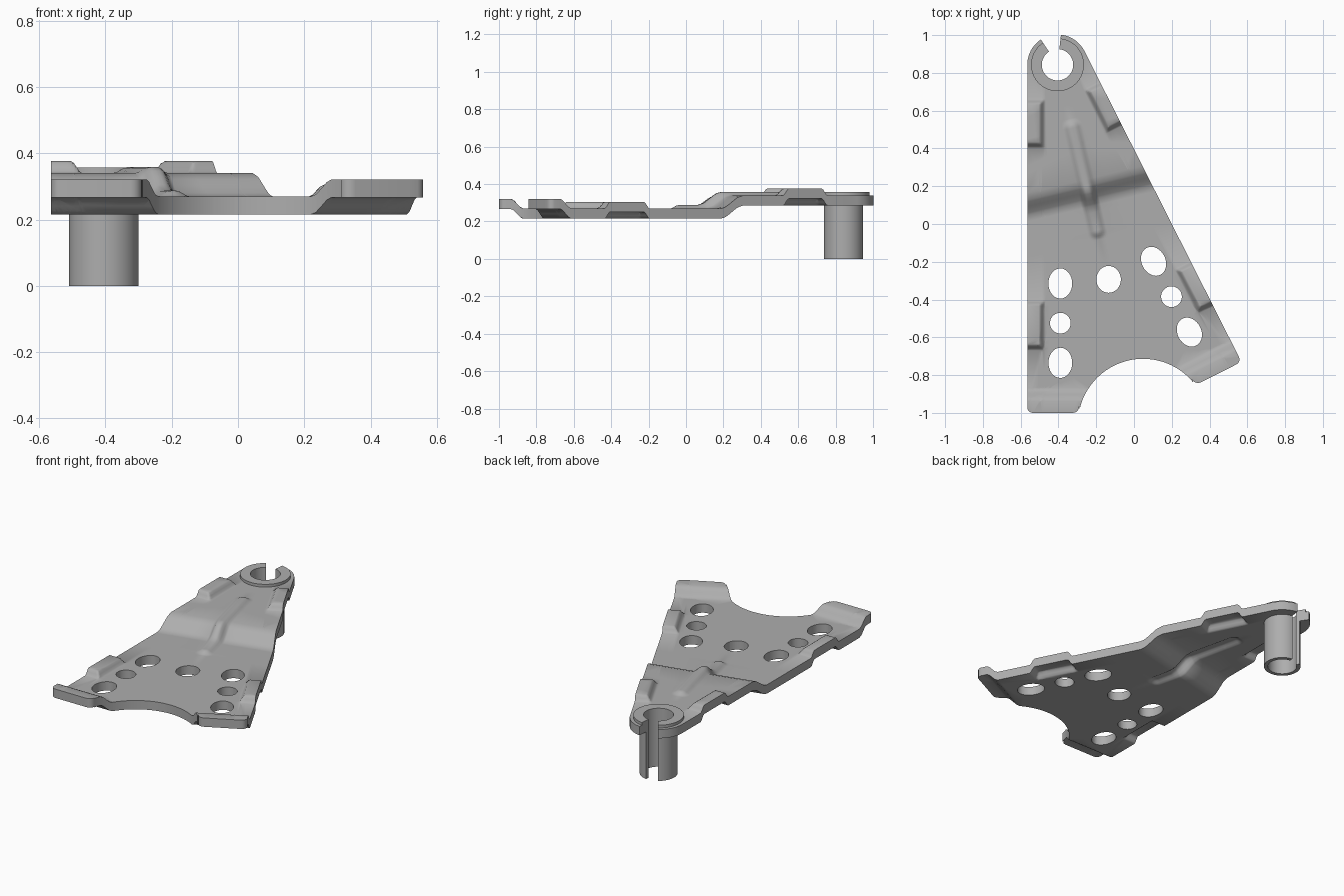
import bpy, bmesh
from math import sin, cos, pi, radians, hypot
from mathutils import Vector

cube = bpy.data.objects.get("Cube")
if cube:
    bpy.data.objects.remove(cube)

grey = bpy.data.materials.new("Steel grey")
grey.use_nodes = True
COLOUR = (0.42, 0.42, 0.42, 1)
grey.diffuse_color = COLOUR
grey.node_tree.nodes["Principled BSDF"].inputs["Base Color"].default_value = COLOUR

# The plate is symmetric about an axis that starts at the boss
TILT = radians(13.4)
BOSS = Vector((-0.405, 0.843))
ALONG = Vector((sin(TILT), -cos(TILT)))
ACROSS = Vector((cos(TILT), sin(TILT)))
SLOT = radians(20)
BACK = pi / 2 + TILT
BASE, THICK = 0.215, 0.054


def local(p):
    d = p - BOSS
    return d.dot(ACROSS), d.dot(ALONG)


def mirror(p):
    return p - 2 * (p - BOSS).dot(ACROSS) * ACROSS


def arc(c, r, a0, a1, n, ry=None):
    ry = r if ry is None else ry
    steps = [a0 + (a1 - a0) * i / n for i in range(n + 1)]
    return [Vector((c[0] + r * cos(a), c[1] + ry * sin(a))) for a in steps]


def ease(t):
    t = min(1, max(0, t))
    return t * t * (3 - 2 * t)


# Feature sizes
STEPS = (0, 0.25, 0.5, 0.75, 1)
PADS = ((0.4, 0.665), (-0.67, -0.4))
PAD_X, PAD_SLOPE, PAD_RISE = -0.47, 0.034, 0.036
LIP_Y, LIP_RUN, LIP_RISE = -0.868, 0.07, 0.052
BEND_V, BEND_RUN, BEND_RISE = 0.625, 0.135, 0.071
RIB_START, RIB_END, RIB_R, RIB_RISE, RIB_SHIFT = 0.345, 0.9, 0.052, 0.018, 0.045


def bend(v):
    return BEND_RISE * ease((BEND_V + BEND_RUN - v) / BEND_RUN)


def edge_features(p):
    h = LIP_RISE * ease((LIP_Y - p.y) / LIP_RUN)
    for y0, y1 in PADS:
        inside = min(PAD_X - p.x, p.y - y0, y1 - p.y)
        h = max(h, PAD_RISE * ease(inside / PAD_SLOPE))
    return h


def height(p):
    u, v = local(p)
    h = bend(v)
    off = hypot(u, v - min(RIB_END, max(RIB_START, v)))
    dome = ease((RIB_R - off) / (0.8 * RIB_R))
    h += dome * (RIB_RISE + bend(v - RIB_SHIFT) - bend(v))
    return BASE + h + max(edge_features(p), edge_features(mirror(p)))


def finish(bm, name):
    bmesh.ops.recalc_face_normals(bm, faces=bm.faces)
    mesh = bpy.data.meshes.new(name)
    bm.to_mesh(mesh)
    bm.free()
    mesh.materials.append(grey)
    obj = bpy.data.objects.new(name, mesh)
    bpy.context.collection.objects.link(obj)
    bpy.ops.object.select_all(action='DESELECT')
    obj.select_set(True)
    bpy.context.view_layer.objects.active = obj
    bpy.ops.object.shade_smooth_by_angle(angle=radians(40))
    return obj


# Plate outline: left half, its mirror, then the split hole at the boss
cut_centre = BOSS + 1.955 * ALONG
CUT_R = 0.345
half = arc(BOSS, 0.16, BACK + SLOT, pi, 10)
half += arc((-0.535, -0.97), 0.03, pi, 1.5 * pi, 5)
half += arc((-0.325, -0.965), 0.035, -pi / 2, 0, 5)
half += arc(cut_centre, CUT_R, radians(167), BACK, 18)
outline = half + [mirror(p) for p in reversed(half[:-1])]
outline += arc(BOSS, 0.1, BACK - SLOT, BACK + SLOT - 2 * pi, 40)

# Through holes: three on each side and one on the axis
side_holes = [arc((-0.39, y), rx, 0, 2 * pi, 32, ry)[:-1]
              for y, rx, ry in ((-0.315, 0.063, 0.08), (-0.525, 0.055, 0.055), (-0.735, 0.063, 0.08))]
loops = [outline] + side_holes + [[mirror(p) for p in loop] for loop in side_holes]
loops.append(arc(BOSS + 1.168 * ALONG, 0.065, 0, 2 * pi, 32, 0.071)[:-1])

bm = bmesh.new()
for loop in loops:
    verts = [bm.verts.new((p.x, p.y, 0)) for p in loop]
    for i, v in enumerate(verts):
        bm.edges.new((verts[i - 1], v))
bmesh.ops.triangle_fill(bm, use_beauty=True, edges=bm.edges[:], normal=(0, 0, 1))


def crease(point, normal):
    bmesh.ops.bisect_plane(bm, geom=bm.verts[:] + bm.edges[:] + bm.faces[:], dist=1e-5,
                           plane_co=(point.x, point.y, 0), plane_no=(normal.x, normal.y, 0))


def crease_pair(point, normal):
    crease(point, normal)
    crease(mirror(point), mirror(BOSS + normal) - BOSS)


# Crease lines for the edge pads and the front lips
X, Y = Vector((1, 0)), Vector((0, 1))
for s in STEPS:
    crease_pair(Vector((PAD_X - s * PAD_SLOPE, 0)), X)
    crease_pair(Vector((0, LIP_Y - s * LIP_RUN)), Y)
    for y0, y1 in PADS:
        crease_pair(Vector((0, y0 + s * PAD_SLOPE)), Y)
        crease_pair(Vector((0, y1 - s * PAD_SLOPE)), Y)
    # Bend across the plate, and the rib's earlier bend
    crease(BOSS + (BEND_V + s * BEND_RUN) * ALONG, ALONG)
    crease(BOSS + (BEND_V + RIB_SHIFT + s * BEND_RUN) * ALONG, ALONG)
# Crease lines for the rib and its rounded ends
for i in range(-5, 6):
    crease(BOSS + i / 5 * RIB_R * ACROSS, ACROSS)
for i in range(6):
    crease(BOSS + (RIB_START - i / 5 * RIB_R) * ALONG, ALONG)
    crease(BOSS + (RIB_END + i / 5 * RIB_R) * ALONG, ALONG)

# Press the sheet into shape and give it thickness
for v in bm.verts:
    v.co.z = height(v.co.xy)
sheet = bmesh.ops.extrude_face_region(bm, geom=bm.faces[:], use_keep_orig=True)
for v in sheet["geom"]:
    if isinstance(v, bmesh.types.BMVert):
        v.co.z += THICK
finish(bm, "pressed_plate")

# Split tube with a collar, swept around the boss
profile = ((0.083, 0), (0.105, 0), (0.105, 0.29), (0.14, 0.29), (0.14, 0.357), (0.083, 0.357))
bm = bmesh.new()
rings = []
for c in arc((0, 0), 1, BACK + SLOT, BACK - SLOT + 2 * pi, 56):
    rings.append([bm.verts.new((BOSS.x + r * c.x, BOSS.y + r * c.y, z)) for r, z in profile])
for a, b in zip(rings, rings[1:]):
    for i in range(len(profile)):
        bm.faces.new((a[i - 1], a[i], b[i], b[i - 1]))
bm.faces.new(rings[0])
bm.faces.new(rings[-1])
finish(bm, "split_tube")
